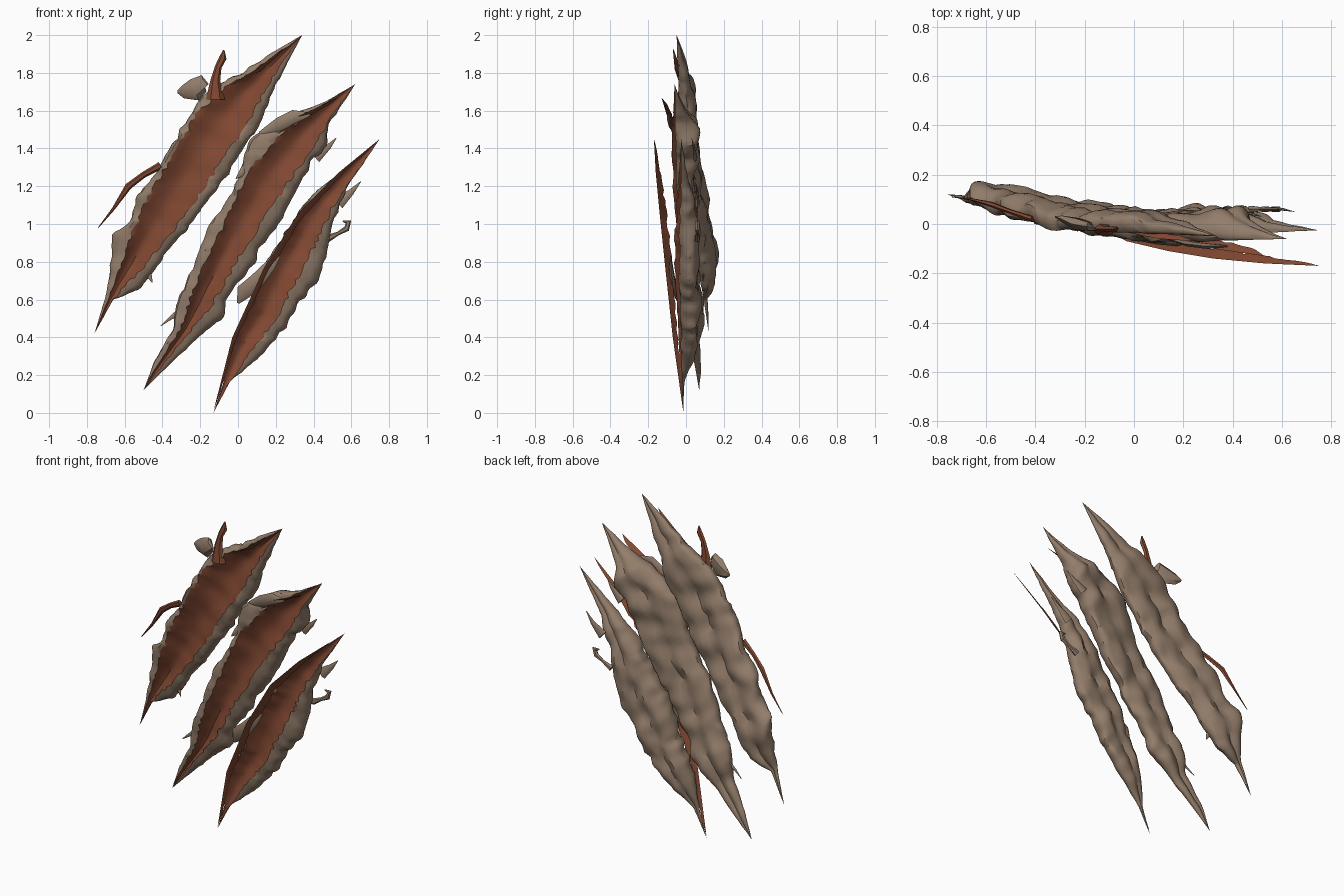
import bpy, bmesh, math, random
from mathutils import Vector, noise

if "Cube" in bpy.data.objects:
    bpy.data.objects.remove(bpy.data.objects["Cube"])

random.seed(4)


def material(name, rgb):
    m = bpy.data.materials.new(name)
    m.diffuse_color = (*rgb, 1)
    m.use_nodes = True
    m.node_tree.nodes["Principled BSDF"].inputs["Base Color"].default_value = m.diffuse_color
    return m


TAN = material("torn tan", (0.29, 0.205, 0.145))
RUST = material("rust red", (0.225, 0.066, 0.032))


def finish(bm, name, mats, angle=38):
    bmesh.ops.remove_doubles(bm, verts=bm.verts, dist=0.0004)
    bmesh.ops.recalc_face_normals(bm, faces=bm.faces)
    me = bpy.data.meshes.new(name)
    bm.to_mesh(me)
    bm.free()
    ob = bpy.data.objects.new(name, me)
    bpy.context.collection.objects.link(ob)
    for m in mats:
        me.materials.append(m)
    bpy.ops.object.select_all(action='DESELECT')
    ob.select_set(True)
    bpy.context.view_layer.objects.active = ob
    bpy.ops.object.shade_smooth_by_angle(angle=math.radians(angle))
    return ob


def interp(pts, s):
    for (a, va), (b, vb) in zip(pts, pts[1:]):
        if s <= b:
            return va + (vb - va) * (s - a) / max(b - a, 1e-6)
    return pts[-1][1]


def slash(name, lo, hi, front, tilt, depths, left, left_rust, right_rust, right, n=84):
    """Torn gash: shallow rust trough, rolled tan lips and a lumpy two-lobed tan back.
    Edge lists are (x, z) points between the bottom tip and the top tip."""
    a, b = Vector(lo), Vector(hi)
    length = (b - a).length
    d = (b - a) / length
    side = Vector((d.y, -d.x))

    def edge(pts):
        rel = [Vector(p) - a for p in pts]
        return [(0, 0)] + sorted((r.dot(d) / length, r.dot(side)) for r in rel) + [(1, 0)]

    L, LR, RR, R = map(edge, (left, left_rust, right_rust, right))
    bm = bmesh.new()
    rings = []
    FLOOR, LIP, BACK = 8, 3, 14
    for i in range(n + 1):
        s = i / n
        l, r = interp(L, s), interp(R, s)
        w = r - l
        env = min(1, w / 0.22)
        depth = interp(depths, s)
        l += 0.016 * env * noise.noise(Vector((s * 36, tilt * 9, 1)))
        r += 0.016 * env * noise.noise(Vector((s * 36, tilt * 9, 5)))
        c0 = max(interp(LR, s), l + 0.05 * w)
        c1 = min(interp(RR, s), r - 0.05 * w)
        if c0 > c1:
            c0 = c1 = (c0 + c1) / 2
        jag = 0.011 * env
        cl, cr = c0 + random.uniform(-jag, jag), c1 + random.uniform(-jag, jag)
        prof = []
        for k in range(FLOOR + 1):                       # rust trough
            t = k / FLOOR
            v = cl if k == 0 else cr if k == FLOOR else c0 + (c1 - c0) * t
            prof.append((v, 0.045 * env * (1 - abs(2 * t - 1) ** 1.5)))
        for k in range(1, LIP + 1):                      # right lip
            t = k / LIP
            prof.append((cr + (r - cr) * math.sin(t * math.pi / 2), 0.045 * env * t * t))
        for k in range(1, BACK):                         # back lobes with a middle groove
            t = math.pi * k / BACK
            v = (l + r) / 2 + w / 2 * math.cos(t)
            groove = 0.025 * math.exp(-(math.cos(t) / 0.28) ** 2)
            prof.append((v, env * (0.045 + depth * math.sin(t) ** 0.8 - groove)))
        for k in range(LIP, 0, -1):                      # left lip
            t = k / LIP
            prof.append((cl + (l - cl) * math.sin(t * math.pi / 2), 0.045 * env * t * t))
        ring = []
        for k, (v, y) in enumerate(prof):
            p = a + d * (s * length) + side * v
            yy = interp(front, s) + y + tilt * v
            bump = noise.noise(Vector((p.x * 10, y * 9, p.y * 10)))
            amp = 0.026 if k > FLOOR + LIP else 0.008
            ring.append(bm.verts.new((p.x, yy + amp * env * bump, p.y)))
        rings.append(ring)
    m = len(rings[0])
    for r0, r1 in zip(rings, rings[1:]):
        for k in range(m):
            j = (k + 1) % m
            f = bm.faces.new((r0[k], r0[j], r1[j], r1[k]))
            f.material_index = 1 if k < FLOOR else 0
    return finish(bm, name, (TAN, RUST))


def shred(name, path, radii, mat, flat=0.35):
    """Tapered six-sided sliver along a path, flattened in y."""
    bm = bmesh.new()
    pts = [Vector(p) for p in path]
    rings = []
    for i, (p, r) in enumerate(zip(pts, radii)):
        t = pts[min(i + 1, len(pts) - 1)] - pts[max(i - 1, 0)]
        s = t.cross(Vector((0, 1, 0))).normalized()
        rings.append([bm.verts.new(p + s * r * math.cos(q * math.pi / 3)
                      + Vector((0, flat * r * math.sin(q * math.pi / 3), 0))) for q in range(6)])
    for r0, r1 in zip(rings, rings[1:]):
        for k in range(6):
            bm.faces.new((r0[k], r0[(k + 1) % 6], r1[(k + 1) % 6], r1[k]))
    bm.faces.new(rings[0])
    bm.faces.new(rings[-1])
    finish(bm, name, (mat,))


def fin(name, path, width, n=40):
    """Thin ragged rust strip peeled forward from a left lip."""
    bm = bmesh.new()
    pts = [Vector(p) for p in path]
    rows = []
    for i in range(n + 1):
        u = i / n * (len(pts) - 1)
        k = min(int(u), len(pts) - 2)
        p = pts[k].lerp(pts[k + 1], u - k)
        w = width * math.sin(math.pi * i / n) ** 0.7 * random.uniform(0.8, 1.1) if 0 < i < n else 0
        rows.append([bm.verts.new(p + Vector(o) * w) for o in
                     ((0, 0, 0), (0.6, 0.45, -0.25), (0.75, 1, -0.35))])
    for r0, r1 in zip(rows, rows[1:]):
        for k in range(2):
            bm.faces.new((r0[k], r0[k + 1], r1[k + 1], r1[k]))
    finish(bm, name, (RUST,))


# Three gashes
slash("left_slash", (-.76, .42), (.34, 2.0), [(0, .12), (.3, .045), (.55, -.02), (1, -.05)], 0.0,
      [(0, .06), (.35, .06), (.6, .045), (1, .045)],
      [(-.70, .62), (-.67, .8), (-.67, .94), (-.58, 1.0), (-.53, 1.15), (-.43, 1.28), (-.35, 1.42),
       (-.19, 1.68), (-.1, 1.74), (.02, 1.8), (.2, 1.92)],
      [(-.68, .62), (-.6, .85), (-.5, 1.1), (-.4, 1.27), (-.22, 1.58), (-.1, 1.7), (.05, 1.79), (.25, 1.93)],
      [(-.62, .65), (-.52, .75), (-.35, .95), (-.14, 1.25), (.04, 1.52), (.13, 1.68), (.22, 1.84)],
      [(-.66, .6), (-.53, .65), (-.46, .73), (-.37, .86), (-.25, 1.0), (-.05, 1.27), (.04, 1.42),
       (.12, 1.53), (.16, 1.65), (.22, 1.77), (.27, 1.87)])
slash("middle_slash", (-.5, .12), (.62, 1.74), [(0, .07), (.3, -.02), (.6, -.05), (1, -.06)], 0.1,
      [(0, .06), (.5, .06), (.75, .08), (.87, .1), (1, .06)],
      [(-.44, .28), (-.34, .45), (-.33, .57), (-.26, .72), (-.2, .87), (-.16, .98), (-.01, 1.2),
       (.02, 1.32), (.06, 1.45), (.15, 1.51), (.27, 1.58), (.45, 1.64)],
      [(-.45, .22), (-.3, .45), (-.24, .65), (-.1, .95), (.04, 1.25), (.13, 1.37), (.23, 1.48), (.4, 1.6)],
      [(-.4, .25), (-.28, .4), (-.15, .55), (.02, .85), (.22, 1.15), (.34, 1.33), (.43, 1.46), (.52, 1.61)],
      [(-.4, .22), (-.2, .41), (-.08, .5), (-.05, .63), (.08, .78), (.12, .88), (.2, .97),
       (.28, 1.12), (.4, 1.35), (.47, 1.41), (.48, 1.53), (.55, 1.63)])
slash("right_slash", (-.13, 0), (.75, 1.45), [(0, -.015), (.5, -.04), (.8, -.025), (1, -.025)], 0.12,
      [(0, .06), (.5, .065), (.8, .085), (1, .06)],
      [(-.08, .15), (-.05, .33), (0, .45), (.06, .57), (.1, .7), (.16, .82), (.25, .95),
       (.33, 1.08), (.42, 1.18), (.55, 1.28)],
      [(-.08, .14), (-.03, .37), (.06, .56), (.17, .82), (.34, 1.08), (.55, 1.28)],
      [(-.03, .18), (.08, .34), (.2, .5), (.28, .65), (.37, .82), (.45, .97), (.5, 1.09), (.6, 1.23)],
      [(-.04, .17), (.12, .3), (.25, .45), (.32, .58), (.43, .71), (.47, .85), (.5, 1.0),
       (.54, 1.1), (.58, 1.2), (.67, 1.33)])

# Peeled rust strips in front of the left lips
fin("right_peel", [(-.13, -.015, .01), (-.03, -.07, .4), (.14, -.11, .77), (.32, -.14, 1.06),
                   (.53, -.16, 1.27), (.75, -.17, 1.45)], 0.04)
fin("middle_peel", [(.2, -.07, 1.47), (.32, -.1, 1.57), (.53, -.13, 1.67)], 0.035, 16)
fin("left_peel", [(-.05, -.03, 1.73), (.1, -.06, 1.82), (.24, -.07, 1.93)], 0.025, 16)

# Loose torn shreds
shred("left_leaf", [(-.32, .03, 1.7), (-.29, .02, 1.7), (-.23, .0, 1.71), (-.18, -.01, 1.745), (-.165, -.02, 1.73)],
      [.008, .035, .06, .045, .015], TAN, 0.45)
shred("left_horn", [(-.12, -.02, 1.66), (-.12, -.02, 1.76), (-.105, -.02, 1.83), (-.08, -.02, 1.88), (-.075, -.02, 1.92)],
      [.05, .026, .018, .02, .004], RUST, 0.6)
shred("left_whisker", [(-.41, .02, 1.31), (-.5, .05, 1.26), (-.58, .08, 1.2), (-.66, .1, 1.08), (-.74, .11, .98)],
      [.02, .016, .018, .008, .002], RUST, 0.6)
shred("left_barb", [(-.5, .1, .76), (-.465, .09, .72), (-.455, .09, .69)], [.03, .012, .002], TAN)
shred("middle_low_barb", [(-.3, .03, .54), (-.36, .03, .5), (-.41, .04, .46)], [.02, .009, .002], TAN)
shred("middle_left_flap", [(.05, -.04, 1.3), (.02, -.05, 1.27), (-.01, -.05, 1.24)], [.03, .018, .003], TAN)
shred("middle_top_flap", [(.12, -.05, 1.47), (.22, -.08, 1.53), (.3, -.09, 1.57), (.38, -.09, 1.58)],
      [.02, .035, .035, .01], TAN)
shred("middle_right_barb", [(.41, .05, 1.35), (.48, .04, 1.41), (.52, .03, 1.455)], [.03, .014, .002], TAN)
shred("right_left_flap", [(.0, -.04, .58), (.03, -.055, .64), (.1, -.07, .7), (.17, -.08, .78), (.22, -.08, .83)],
      [.006, .042, .04, .03, .006], TAN)
shred("right_upper_barb", [(.53, .06, 1.11), (.6, .06, 1.17), (.65, .05, 1.225)], [.035, .016, .002], TAN)
shred("right_curl", [(.47, .06, .92), (.53, .06, .95), (.575, .06, .975), (.585, .06, 1.01), (.555, .06, 1.015)],
      [.02, .01, .016, .016, .004], TAN, 0.8)
